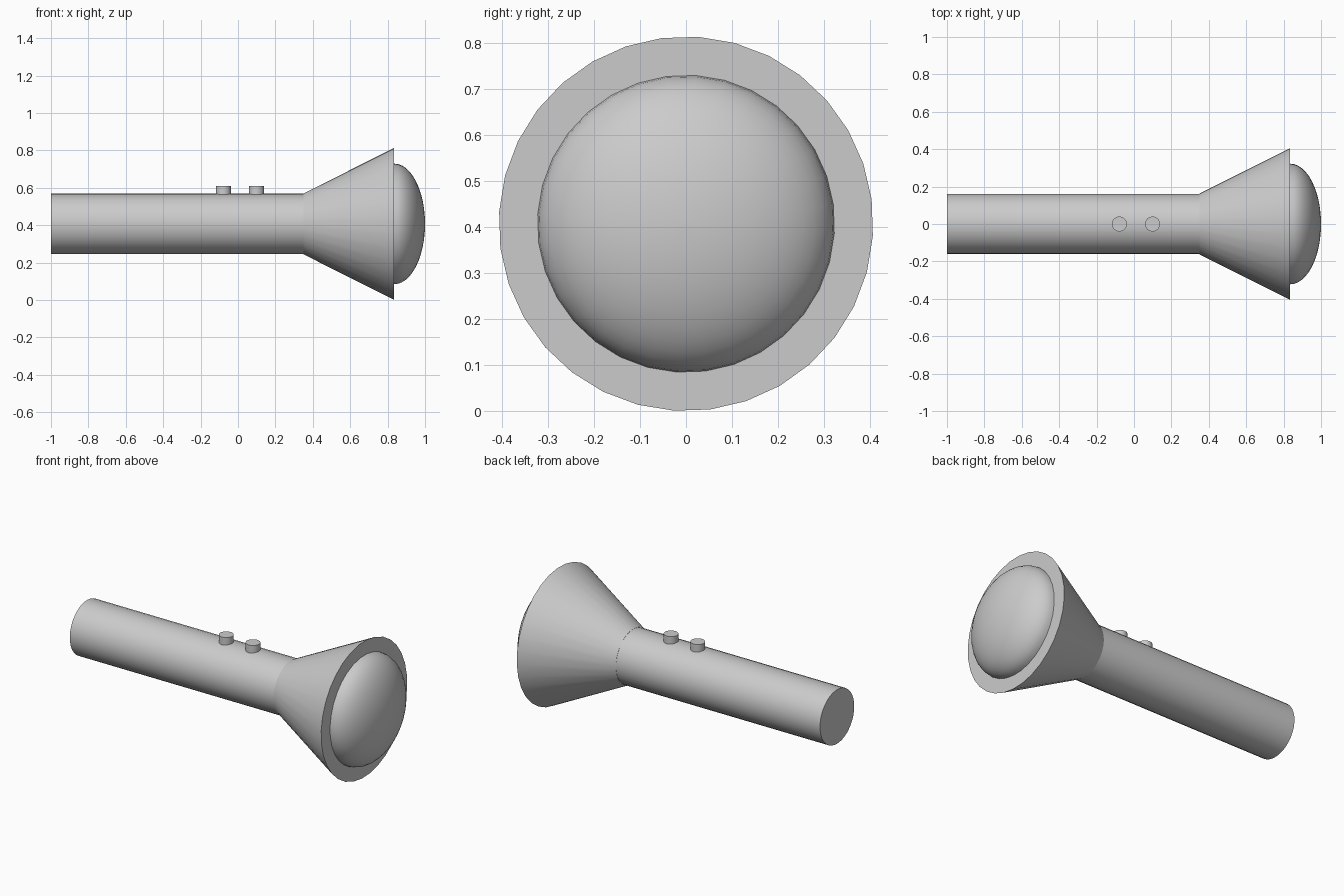
import bpy, bmesh
from math import cos, sin, tau, radians, pi

if "Cube" in bpy.data.objects:
    bpy.data.objects.remove(bpy.data.objects["Cube"])

AXIS_Z = 0.407            # height of the torch axis
PHASE = radians(7.5)      # rotation of the 32-sided rings


def finish(bm, name):
    bmesh.ops.recalc_face_normals(bm, faces=bm.faces)
    mesh = bpy.data.meshes.new(name)
    bm.to_mesh(mesh)
    bm.free()
    ob = bpy.data.objects.new(name, mesh)
    bpy.context.collection.objects.link(ob)
    bpy.ops.object.select_all(action='DESELECT')
    ob.select_set(True)
    bpy.context.view_layer.objects.active = ob
    bpy.ops.object.shade_smooth_by_angle(angle=radians(35))
    return ob


def lathe_x(name, profile, sides=32):
    """Closed solid turned around the torch axis; profile is (x, radius)."""
    bm = bmesh.new()
    rings = []
    for x, r in profile:
        rings.append([bm.verts.new((x, r * cos(PHASE + tau * i / sides),
                                    AXIS_Z + r * sin(PHASE + tau * i / sides)))
                      for i in range(sides)])
    for a, b in zip(rings, rings[1:]):
        for i in range(sides):
            j = (i + 1) % sides
            bm.faces.new((a[i], a[j], b[j], b[i]))
    bm.faces.new(rings[0])
    bm.faces.new(rings[-1])
    # merge a profile end of radius 0 to a pole
    bmesh.ops.remove_doubles(bm, verts=bm.verts, dist=1e-5)
    return finish(bm, name)


def button(name, x):
    bm = bmesh.new()
    bmesh.ops.create_cone(bm, cap_ends=True, segments=32,
                          radius1=0.04, radius2=0.04, depth=0.08)
    bmesh.ops.translate(bm, verts=bm.verts, vec=(x, 0, 0.57))
    return finish(bm, name)


# Handle tube and flared head
lathe_x("handle", [(-1.0, 0.162), (0.35, 0.162)])
lathe_x("lamp_head", [(0.35, 0.163), (0.835, 0.407)])

# Domed lens: half ellipsoid bulging out of the head
steps = 12
dome = [(0.835 + 0.165 * sin(t), 0.323 * cos(t))
        for t in (pi / 2 * k / steps for k in range(steps))]
dome.append((1.0, 0.004))
lathe_x("lens", dome)

# Two push buttons on top of the handle
for n, x in (("button_rear", -0.078), ("button_front", 0.099)):
    button(n, x)
